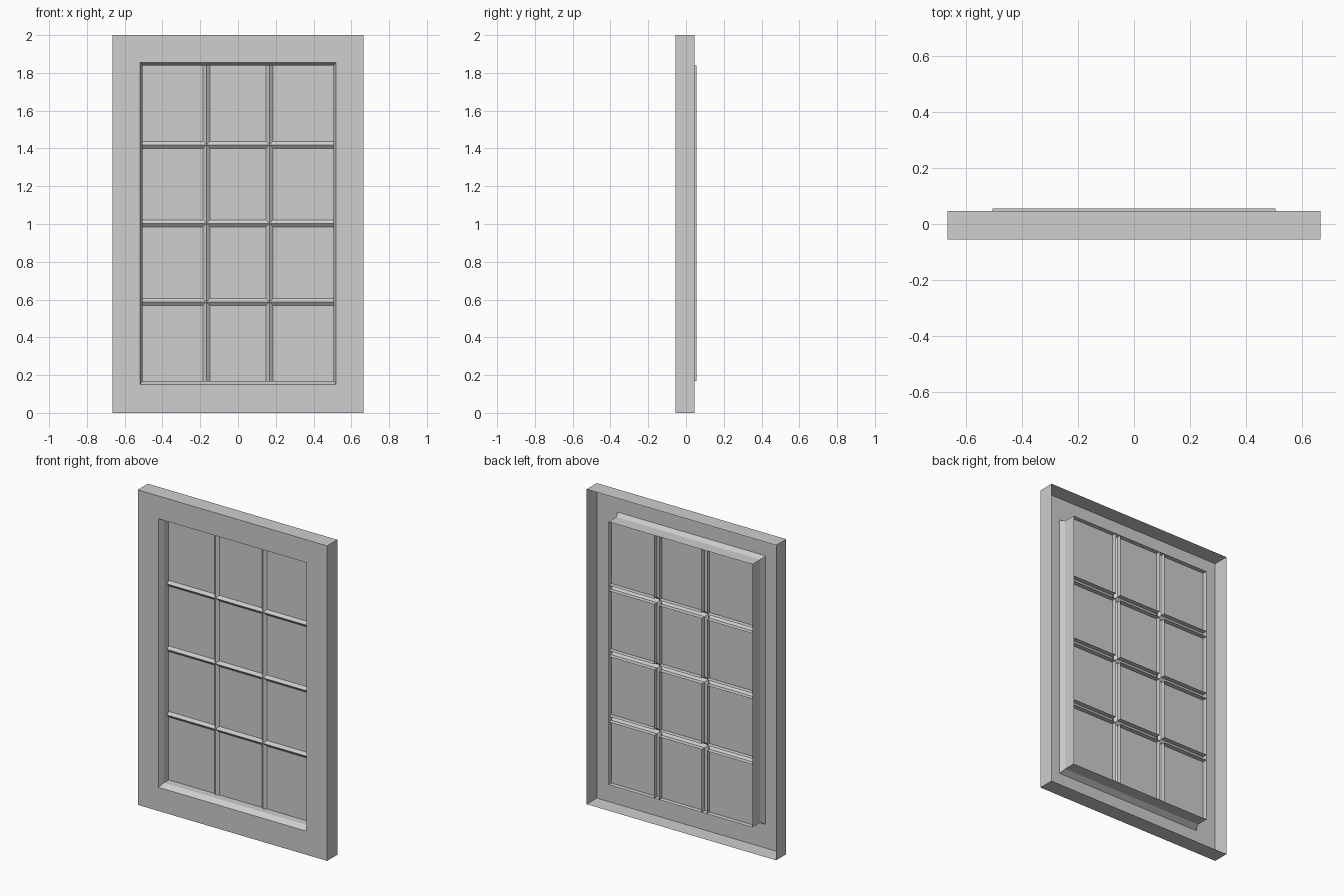
import bpy

cube = bpy.data.objects.get("Cube")
if cube:
    bpy.data.objects.remove(cube, do_unlink=True)

# One plain grey for everything
grey = bpy.data.materials.new("light_grey")
grey.use_nodes = True
grey.diffuse_color = (0.62, 0.62, 0.62, 1)
grey.node_tree.nodes["Principled BSDF"].inputs["Base Color"].default_value = grey.diffuse_color

FRONT, GLASS, BACK = -0.056, 0.026, 0.056
FRAME_BACK, RIDGE = 0.046, 0.012
X_IN, Z_LOW, Z_HIGH = 0.505, 0.17, 1.84
BAR = 0.018  # half width of a glazing bar


def rect(x0, x1, z0, z1, y):
    return [(x0, y, z0), (x1, y, z0), (x1, y, z1), (x0, y, z1)]


def bridge(a, b):
    """Quads joining two four-cornered loops."""
    return [[a[i], a[(i + 1) % 4], b[(i + 1) % 4], b[i]] for i in range(4)]


def add_object(name, quads):
    verts, faces = [], []
    for q in quads:
        face = []
        for p in q:
            if p not in verts:
                verts.append(p)
            face.append(verts.index(p))
        faces.append(face)
    mesh = bpy.data.meshes.new(name)
    mesh.from_pydata(verts, [], faces)
    mesh.materials.append(grey)
    obj = bpy.data.objects.new(name, mesh)
    bpy.context.collection.objects.link(obj)
    return obj


# Outer frame: open-backed casing with a sloped reveal and a straight rear sleeve
loops = [
    rect(-0.665, 0.665, 0, 2, FRAME_BACK),
    rect(-0.665, 0.665, 0, 2, FRONT),
    rect(-0.52, 0.52, 0.15, 1.855, FRONT),
    rect(-X_IN, X_IN, Z_LOW, Z_HIGH, -0.022),
    rect(-X_IN, X_IN, Z_LOW, Z_HIGH, BACK),
]
add_object("outer_frame", [q for a, b in zip(loops, loops[1:]) for q in bridge(b, a)])

# Panes, ridged glazing bars and the hollow bar sides behind the glass
xs = [-X_IN, -0.167, 0.167, X_IN]
zs = [Z_LOW, 0.587, 1.003, 1.419, Z_HIGH]
panes, ridges, sides = [], [], []
for i in range(len(xs) - 1):
    for j in range(len(zs) - 1):
        x0, x1, z0, z1 = xs[i], xs[i + 1], zs[j], zs[j + 1]
        # bottom, right, top, left: true where the edge meets a bar
        inner = [j > 0, i < len(xs) - 2, j < len(zs) - 2, i > 0]
        bounds = (x0 + BAR * inner[3], x1 - BAR * inner[1],
                  z0 + BAR * inner[0], z1 - BAR * inner[2])
        pane = rect(*bounds, GLASS)
        panes.append(pane)
        slopes = bridge(rect(x0, x1, z0, z1, RIDGE), pane)
        walls = bridge(pane, rect(*bounds, BACK))
        ridges += [q for q, keep in zip(slopes, inner) if keep]
        sides += [q for q, keep in zip(walls, inner) if keep]

add_object("window_panes", panes)
add_object("glazing_bar_ridges", ridges)
add_object("glazing_bar_sides", sides)
